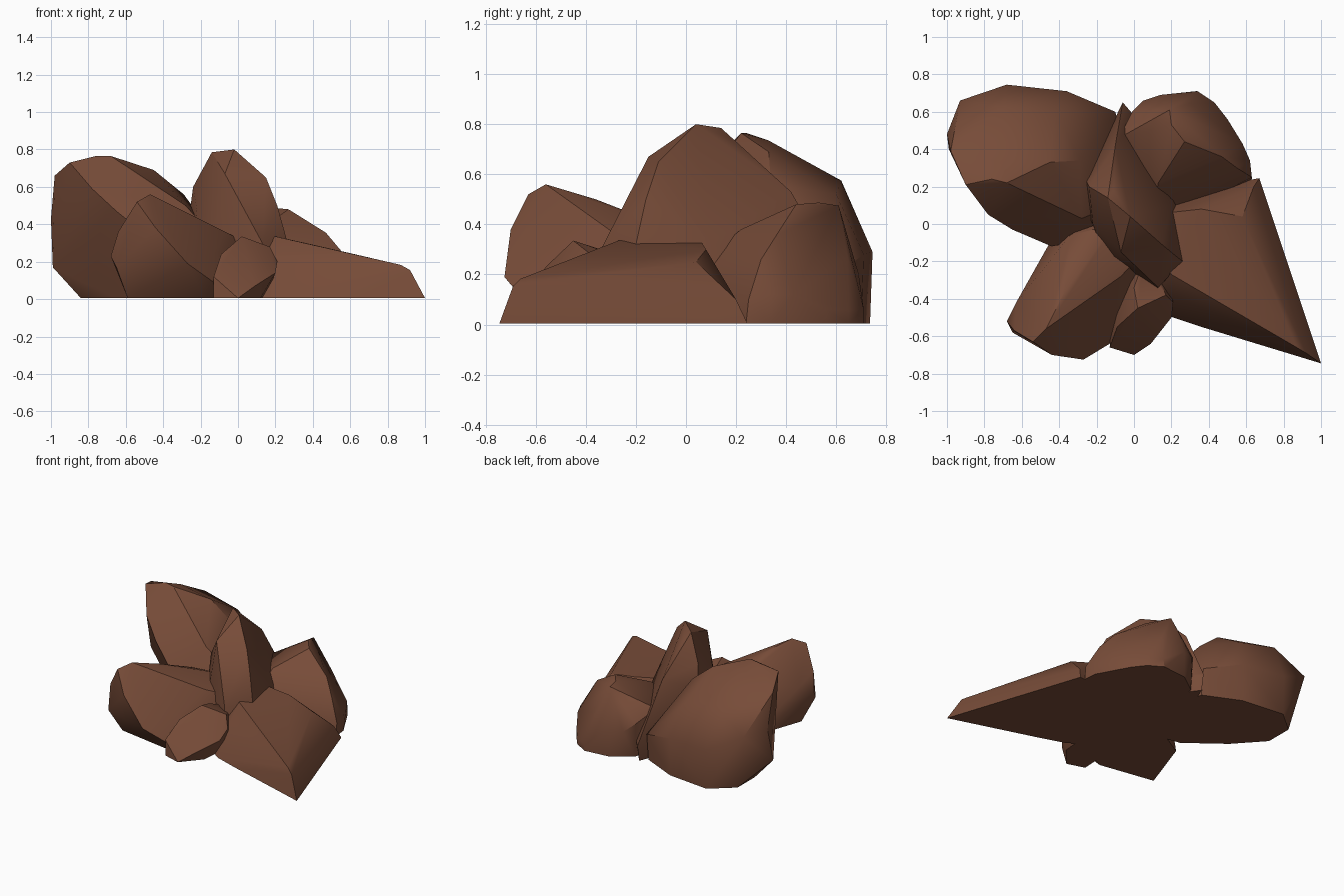
import bpy, bmesh, math

stone = bpy.data.materials.new("reddish brown stone")
stone.diffuse_color = (0.185, 0.072, 0.04, 1)


def boulder(name, corners, foot):
    """Convex boulder from its visible corners and a footprint on the ground."""
    bm = bmesh.new()
    for p in corners:
        bm.verts.new(p)
    for x, y in foot:
        bm.verts.new((x, y, 0.005))
    res = bmesh.ops.convex_hull(bm, input=bm.verts)
    junk = {g for g in res["geom_interior"] + res["geom_unused"]
            if isinstance(g, bmesh.types.BMVert)}
    bmesh.ops.delete(bm, geom=list(junk), context='VERTS')
    bmesh.ops.recalc_face_normals(bm, faces=bm.faces)
    me = bpy.data.meshes.new(name)
    bm.to_mesh(me)
    bm.free()
    me.materials.append(stone)
    ob = bpy.data.objects.new(name, me)
    bpy.context.collection.objects.link(ob)
    bpy.ops.object.select_all(action='DESELECT')
    ob.select_set(True)
    bpy.context.view_layer.objects.active = ob
    bpy.ops.object.shade_smooth_by_angle(angle=math.radians(30))
    return ob


# large rounded boulder, back left
boulder("back_left_boulder", [
    (-.9, .21, .73), (-.76, .24, .765), (-.68, .22, .765), (-.45, .33, .69),
    (-.29, .34, .56), (-.28, .03, .5), (-.78, .05, .59), (-.65, -.03, .47),
    (-.44, -.12, .3), (-1, .48, .43), (-.98, .39, .66), (-.93, .66, .42),
    (-.99, .4, .17), (-.7, .62, .575), (-.42, .6, .52), (-.68, .745, .29),
    (-.36, .71, .28), (-.1, .6, .2), (-.7, .33, .735), (-.1, .1, .3)],
    [(-.84, .4), (-.84, .6), (-.68, .735), (-.36, .7), (-.1, .58),
     (-.66, .2), (-.4, 0), (-.1, -.05), (-.02, .3)])

# leaning boulder, front left
boulder("front_left_boulder", [
    (-.47, -.56, .56), (-.54, -.63, .52), (-.37, -.36, .5), (-.34, -.06, .37),
    (-.07, -.28, .36), (-.63, -.42, .3), (-.68, -.52, .23), (-.64, -.57, .36),
    (-.65, -.58, .17), (-.44, -.7, .38), (-.27, -.725, .19),
    (-.13, -.64, .09), (-.13, -.5, .24), (-.1, 0, .36), (.05, -.15, .3)],
    [(-.59, -.5), (-.18, -.57),
     (-.45, -.1), (-.1, .1), (.12, -.1), (.05, -.45)])

# small stone, front
boulder("front_stone", [
    (.02, -.45, .335), (.17, -.38, .28), (0, -.34, .3), (.15, -.33, .26),
    (.21, -.42, .2), (.2, -.5, .14), (.09, -.64, .07),
    (-.09, -.55, .24), (-.13, -.66, .12), (.05, -.2, .25)],
    [(-.13, -.66), (0, -.7), (.12, -.56), (.15, -.2), (-.1, -.2)])

# tall spire in the middle
boulder("centre_spire", [
    (-.02, .04, .8), (-.14, .14, .785), (-.11, .18, .74), (-.07, -.15, .67),
    (.15, -.11, .65), (-.24, .2, .6), (-.26, .24, .45), (-.22, 0, .48),
    (.21, -.16, .5), (.26, -.2, .32), (.13, -.34, .3), (-.1, .42, .53),
    (-.06, .65, .12), (0, .58, .12), (.2, .1, .33)],
    [(-.27, .1), (.25, -.22), (.25, .2), (.1, -.36), (-.06, .63), (-.15, -.2)])

# rounded boulder, back right
boulder("back_right_boulder", [
    (.2, .53, .487), (.19, .61, .475), (.3, .645, .27), (.27, .44, .48),
    (.47, .36, .355), (.55, .3, .26), (.63, .25, .1),
    (.62, .34, .12), (.58, .43, .12), (.5, .56, .06), (.43, .65, .06),
    (.34, .71, .06), (.14, .69, .2), (.05, .66, .2), (-.01, .6, .25),
    (.13, .22, .38), (.1, .05, .24), (-.08, .46, .33)],
    [(.63, .24), (.62, .34), (.57, .43), (.5, .56), (.43, .65),
     (.33, .71), (.14, .69), (0, .59), (.05, -.05), (-.05, .4)])

# low pointed wedge, front right
boulder("front_right_wedge", [
    (.18, .06, .33), (.2, -.27, .335), (.36, .08, .3), (.58, .04, .25),
    (.64, .2, .1), (.87, -.66, .183), (.92, -.69, .155), (.2, -.38, .22),
    (.08, -.1, .3), (.13, -.35, .2)],
    [(1, -.745), (.77, -.16), (.67, .245), (.18, -.49), (.36, -.55),
     (.15, .15), (0, 0), (.08, -.42)])
